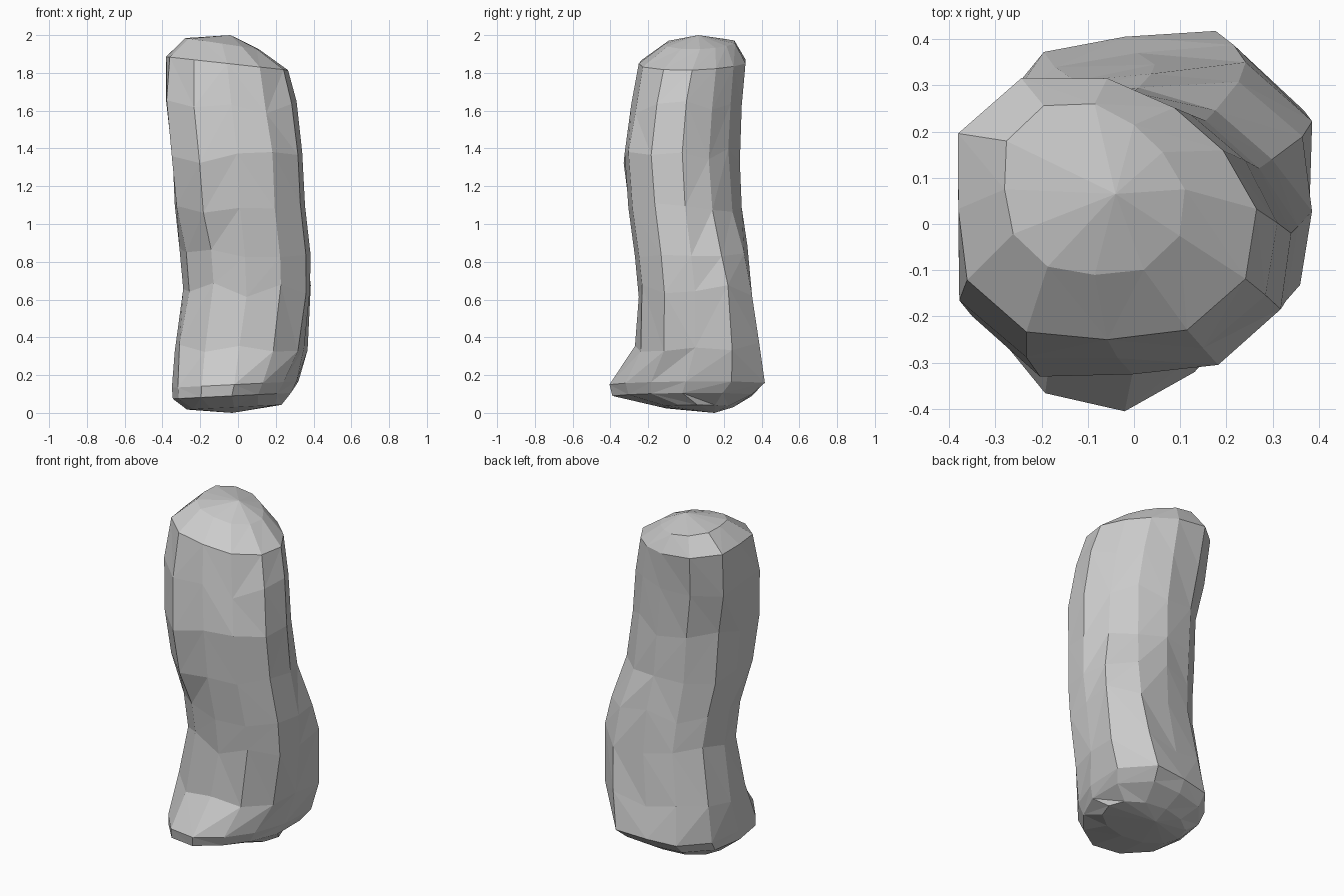
import bpy, bmesh, random
from math import sin, cos, tau

random.seed(7)
SIDES = 12

# Sections: z, x min, x max, y min, y max, corner fullness BR, BL, FL, FR, tilt along x
SECTIONS = [
    (0.03, -0.27, 0.23, -0.13, 0.25, 1.0, 1.0, 1.0, 1.0, 0.05),
    (0.09, -0.345, 0.28, -0.39, 0.35, 1.18, 1.05, 1.05, 0.87, 0.05),
    (0.15, -0.35, 0.31, -0.405, 0.405, 1.22, 1.07, 1.05, 0.9, 0.05),
    (0.36, -0.335, 0.35, -0.27, 0.37, 1.25, 1.05, 1.08, 1.05, 0.0),
    (0.65, -0.29, 0.38, -0.25, 0.345, 1.2, 1.02, 1.05, 1.1, 0.0),
    (0.86, -0.31, 0.385, -0.27, 0.325, 1.1, 1.02, 1.04, 1.08, 0.0),
    (1.08, -0.335, 0.355, -0.305, 0.295, 0.96, 1.05, 1.14, 1.08, 0.0),
    (1.36, -0.345, 0.34, -0.325, 0.285, 0.91, 1.08, 1.2, 1.09, 0.0),
    (1.62, -0.38, 0.31, -0.29, 0.295, 0.91, 1.12, 1.17, 1.08, 0.0),
    (1.85, -0.38, 0.265, -0.25, 0.315, 0.88, 1.18, 1.1, 1.08, -0.11),
    (1.955, -0.28, 0.11, -0.11, 0.26, 0.85, 1.15, 1.05, 1.1, -0.15),
]
BODY = range(3, 9)  # sections roughened by a little height variation

bm = bmesh.new()

# Irregular rings of the pillar
rings = []
for n, (z, x0, x1, y0, y1, *corners, tilt) in enumerate(SECTIONS):
    cx, cy = (x0 + x1) / 2, (y0 + y1) / 2
    ring = []
    for i in range(SIDES):
        t = tau * i / SIDES
        k = 1 + (corners[i * 4 // SIDES] - 1) * abs(sin(2 * t))
        dx = (x1 - x0) / 2 * cos(t) * k
        dy = (y1 - y0) / 2 * sin(t) * k
        dz = tilt * dx + (random.uniform(-0.04, 0.04) if n in BODY else 0)
        ring.append(bm.verts.new((cx + dx, cy + dy, z + dz)))
    rings.append(ring)

# Triangulated sides with varied diagonals
for a, b in zip(rings, rings[1:]):
    for i in range(SIDES):
        j = (i + 1) % SIDES
        if random.random() < 0.5:
            bm.faces.new((a[i], a[j], b[j]))
            bm.faces.new((a[i], b[j], b[i]))
        else:
            bm.faces.new((a[i], a[j], b[i]))
            bm.faces.new((a[j], b[j], b[i]))

# Foot and peak points
for ring, tip in ((rings[0], (-0.03, 0.15, 0.0)), (rings[-1], (-0.04, 0.065, 2.0))):
    v = bm.verts.new(tip)
    for i in range(SIDES):
        bm.faces.new((ring[i], ring[(i + 1) % SIDES], v))

bmesh.ops.recalc_face_normals(bm, faces=bm.faces)
mesh = bpy.data.meshes.new("rock_pillar")
bm.to_mesh(mesh)
bm.free()
bpy.context.collection.objects.link(bpy.data.objects.new("rock_pillar", mesh))
